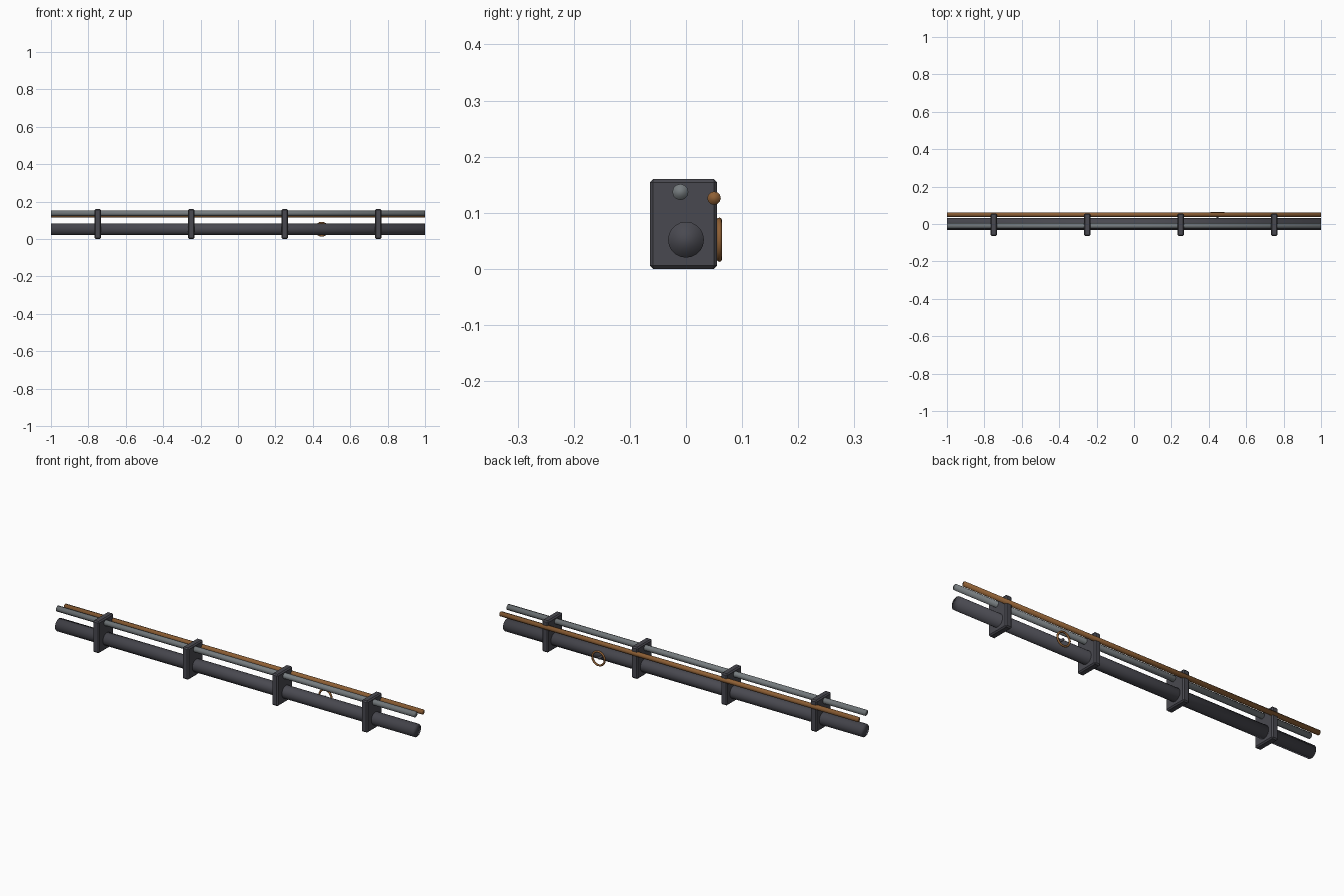
import bpy, math

if "Cube" in bpy.data.objects:
    bpy.data.objects.remove(bpy.data.objects["Cube"])


def material(name, rgb):
    m = bpy.data.materials.new(name)
    m.diffuse_color = (*rgb, 1)
    m.use_nodes = True
    m.node_tree.nodes["Principled BSDF"].inputs["Base Color"].default_value = m.diffuse_color
    return m


dark = material("dark_iron", (0.066, 0.066, 0.08))
steel = material("grey_steel", (0.18, 0.2, 0.21))
copper = material("copper", (0.27, 0.115, 0.035))


def finish(name, mat, smooth):
    ob = bpy.context.object
    ob.name = name
    ob.data.materials.append(mat)
    if smooth:
        bpy.ops.object.shade_smooth()
    return ob


def pipe(name, y, z, radius, sides, mat):
    bpy.ops.mesh.primitive_cylinder_add(vertices=sides, radius=radius, depth=2,
                                        location=(0, y, z), rotation=(0, math.pi / 2, 0))
    return finish(name, mat, True)


# three parallel pipes along x
pipe("main_pipe", 0, 0.052, 0.032, 20, dark)
pipe("steel_pipe", -0.01, 0.137, 0.0143, 12, steel)
pipe("copper_pipe", 0.05, 0.126, 0.012, 12, copper)

# chamfered support brackets
for i in range(4):
    bpy.ops.mesh.primitive_cube_add(size=1, location=(-0.75 + 0.5 * i, -0.0045, 0.08))
    ob = finish(f"bracket_{i + 1}", dark, False)
    ob.scale = (0.035, 0.12, 0.16)
    bpy.ops.object.transform_apply(location=False, rotation=False, scale=True)
    bev = ob.modifiers.new("chamfer", "BEVEL")
    bev.width = 0.006
    bev.segments = 1

# valve on the back of the main pipe: stem and hand wheel
bpy.ops.mesh.primitive_cylinder_add(vertices=12, radius=0.006, depth=0.038,
                                    location=(0.447, 0.039, 0.052), rotation=(math.pi / 2, 0, 0))
finish("valve_stem", dark, True)
bpy.ops.mesh.primitive_torus_add(major_segments=20, minor_segments=8,
                                 major_radius=0.0345, minor_radius=0.005,
                                 location=(0.447, 0.0595, 0.052), rotation=(math.pi / 2, 0, 0))
finish("valve_wheel", copper, True)
